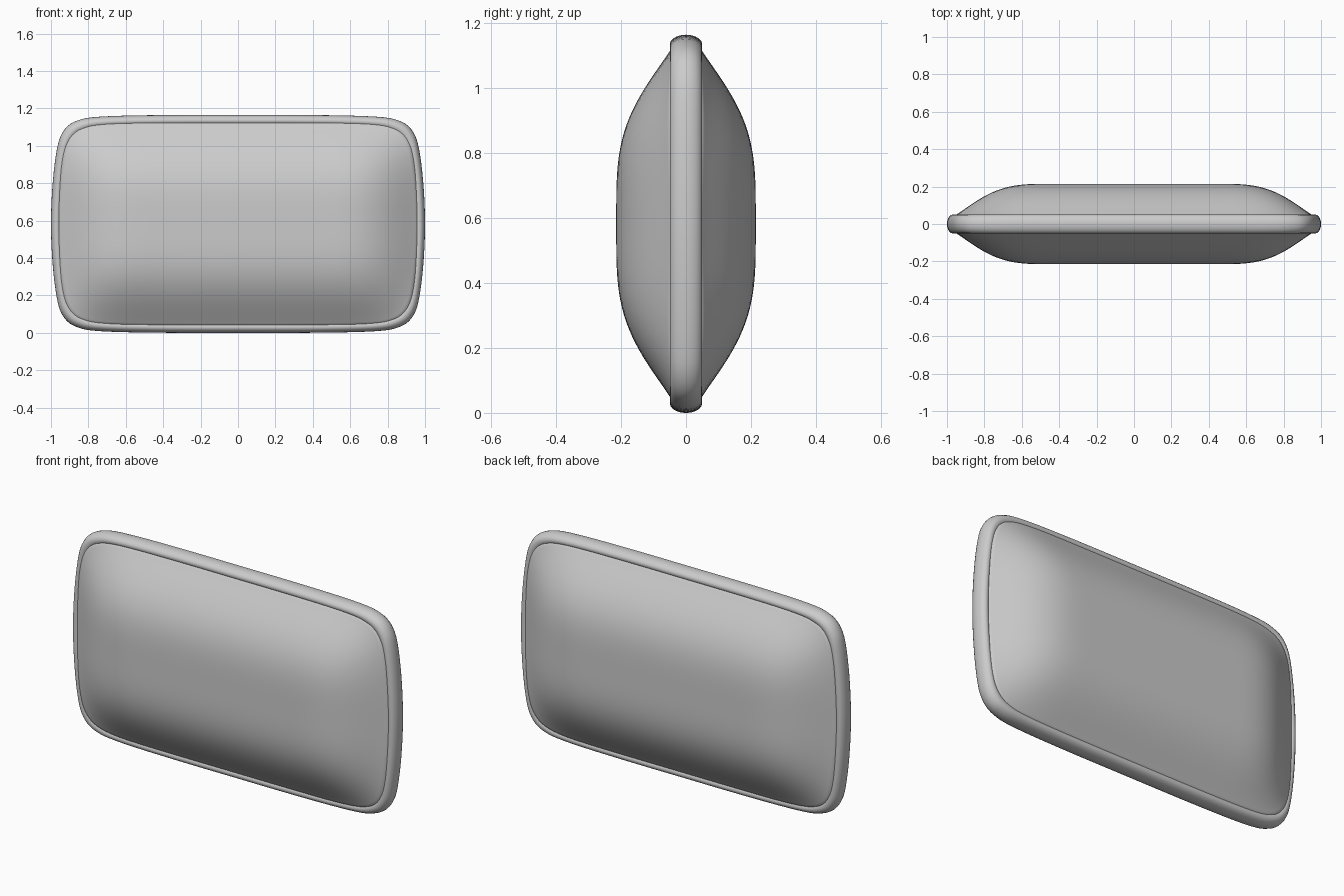
import bpy, bmesh, math
from mathutils import Vector

if "Cube" in bpy.data.objects:
    bpy.data.objects.remove(bpy.data.objects["Cube"])

HALF_W, HALF_H = 1.0, 0.5825

# One quarter of the cushion outline, from the right middle to the top middle
QUARTER = [(1, 0), (.996, .14), (.985, .28), (.968, .40), (.948, .47), (.912, .522),
           (.86, .552), (.78, .57), (.6, .579), (.3, .5825), (0, .5825)]


def full_outline(steps=3):
    """Mirror the quarter into a closed loop and smooth it with a spline."""
    q = [Vector(p) for p in QUARTER]
    half = q + [Vector((-p.x, p.y)) for p in reversed(q[:-1])]
    loop = half + [Vector((p.x, -p.y)) for p in reversed(half[1:-1])]
    n, out = len(loop), []
    for i in range(n):
        a, b, c, d = (loop[(i + k) % n] for k in (-1, 0, 1, 2))
        for s in range(steps):
            t = s / steps
            out.append(.5 * (2 * b + (c - a) * t + (2 * a - 5 * b + 4 * c - d) * t ** 2
                             + (3 * b - a - 3 * c + d) * t ** 3))
    return out


OUTLINE = full_outline()


def inset_ring(d):
    """Outline moved inward by d."""
    return [(p.x * (1 - d / HALF_W), p.y * (1 - d / HALF_H)) for p in OUTLINE]


def swell(d):
    """Padding profile: 0 at the edge, 1 when fully padded."""
    u = min(1, max(0, d / .58))
    return 1 - (1 - u) ** 4 * (1 + 2.5 * u)


def thickness(x, w):
    return .02 + .195 * swell(HALF_W - abs(x)) * swell(HALF_H - abs(w))


def build(name, rings, material, closed):
    """Bridge consecutive rings; either close the loop of rings or cap both ends."""
    bm = bmesh.new()
    vr = [[bm.verts.new(co) for co in ring] for ring in rings]
    n = len(OUTLINE)
    for i in range(len(vr) if closed else len(vr) - 1):
        a, b = vr[i], vr[(i + 1) % len(vr)]
        for j in range(n):
            k = (j + 1) % n
            bm.faces.new((a[j], a[k], b[k], b[j]))
    if not closed:
        bm.faces.new(vr[0])
        bm.faces.new(vr[-1])
    bmesh.ops.recalc_face_normals(bm, faces=bm.faces)
    for f in bm.faces:
        f.smooth = True
    me = bpy.data.meshes.new(name)
    bm.to_mesh(me)
    bm.free()
    me.materials.append(material)
    ob = bpy.data.objects.new(name, me)
    bpy.context.collection.objects.link(ob)
    return ob


fabric = bpy.data.materials.new("grey_fabric")
fabric.diffuse_color = (.6, .6, .6, 1)
fabric.use_nodes = True
fabric.node_tree.nodes["Principled BSDF"].inputs["Base Color"].default_value = fabric.diffuse_color

# Padded body: front rings from the middle out to the seam, then back rings inward
insets = [.03 + .54 * i / 24 for i in range(25)]
front = [[(x, -thickness(x, w), w + HALF_H) for x, w in inset_ring(d)] for d in reversed(insets)]
back = [[(x, thickness(x, w), w + HALF_H) for x, w in inset_ring(d)] for d in insets]
build("cushion_body", front + back, fabric, closed=False)

# Piping: oval tube following the seam
tube = []
for i in range(20):
    a = 2 * math.pi * i / 20
    tube.append([(x, .05 * math.sin(a), w + HALF_H)
                 for x, w in inset_ring(.03 - .03 * math.cos(a))])
build("edge_piping", tube, fabric, closed=True)
